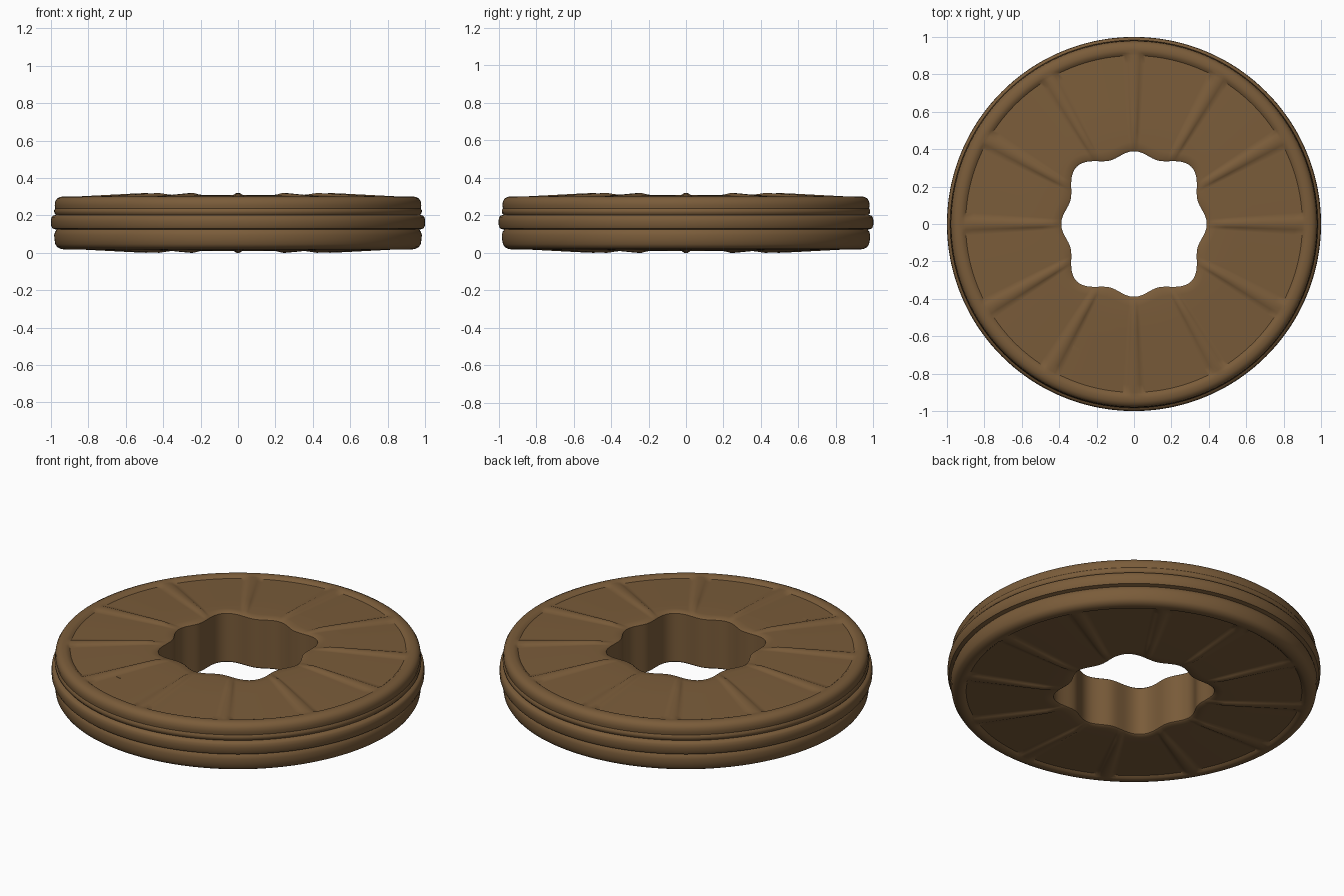
import bpy, bmesh, math

if "Cube" in bpy.data.objects:
    bpy.data.objects.remove(bpy.data.objects["Cube"])

brown = bpy.data.materials.new("dark_tan_brown")
brown.diffuse_color = (0.195, 0.107, 0.042, 1)
brown.use_nodes = True
brown.node_tree.nodes["Principled BSDF"].inputs["Base Color"].default_value = brown.diffuse_color

N = 360          # angular steps
R_FACE = 0.90    # outer radius of the ribbed face
MID = 0.155      # half of the thickness


def hole(a):
    """Wavy bore with eight lobes, the diagonal ones deeper."""
    return 0.388 + 0.023 * math.cos(8 * a) - 0.022 * math.cos(4 * a)


def smooth(x):
    x = max(0.0, min(1.0, x))
    return x * x * (3 - 2 * x)


def rib(a, r):
    """Twelve raised radial ribs, fading into bore and rim."""
    step = math.tau / 12
    d = abs((a + step / 2) % step - step / 2)
    width = smooth((math.radians(3.0) - d) / math.radians(2.0))
    return 0.011 * width * smooth((r - 0.40) / 0.10)


def face_height(a, r):
    base = 0.304 if r < 0.5 else 0.304 - 0.021 * (r - 0.5) / 0.4
    return base + rib(a, r)


# rim and tread profile, top to bottom
TREAD = [(0.912, 0.293), (0.93, 0.297), (0.95, 0.294), (0.967, 0.286),
         (0.977, 0.27), (0.980, 0.25), (0.977, 0.232), (0.983, 0.222),
         (0.982, 0.208), (0.974, 0.198), (0.990, 0.193), (0.998, 0.183),
         (1.0, 0.165), (0.999, 0.14), (0.992, 0.125), (0.970, 0.119),
         (0.978, 0.108), (0.983, 0.09), (0.981, 0.065), (0.977, 0.042),
         (0.967, 0.026), (0.95, 0.017), (0.93, 0.013), (0.912, 0.017)]
FACE_STEPS = [0, 0.02, 0.1, 0.2, 0.35, 0.5, 0.65, 0.8, 0.92, 1.0]


def section(a):
    """Closed cross-section at one angle."""
    h = hole(a)
    top = []
    for f in FACE_STEPS:
        r = h + f * (R_FACE - h)
        top.append((r, face_height(a, r) - (0.007 if f == 0 else 0)))
    bottom = [(r, 2 * MID - z) for r, z in reversed(top)]
    return top + TREAD + bottom


# clutch-like disc body
bm = bmesh.new()
rings = []
for i in range(N):
    a = math.tau * i / N
    rings.append([bm.verts.new((r * math.cos(a), r * math.sin(a), z))
                  for r, z in section(a)])
M = len(rings[0])
for i in range(N):
    p, q = rings[i], rings[(i + 1) % N]
    for j in range(M):
        k = (j + 1) % M
        bm.faces.new((p[j], p[k], q[k], q[j]))
bmesh.ops.recalc_face_normals(bm, faces=bm.faces)
low = min(v.co.z for v in bm.verts)
bmesh.ops.translate(bm, verts=bm.verts, vec=(0, 0, -low))
mesh = bpy.data.meshes.new("ribbed_disc")
bm.to_mesh(mesh)
bm.free()
disc = bpy.data.objects.new("ribbed_disc", mesh)
bpy.context.collection.objects.link(disc)
mesh.materials.append(brown)
bpy.context.view_layer.objects.active = disc
disc.select_set(True)
bpy.ops.object.shade_smooth_by_angle(angle=math.radians(40))

# small square chip on the top face
bpy.ops.mesh.primitive_cube_add(size=1, location=(-0.31, -0.66, 0.291))
chip = bpy.context.object
chip.name = "surface_chip"
chip.scale = (0.035, 0.03, 0.012)
chip.rotation_euler.z = math.radians(-15)
chip.data.materials.append(brown)
